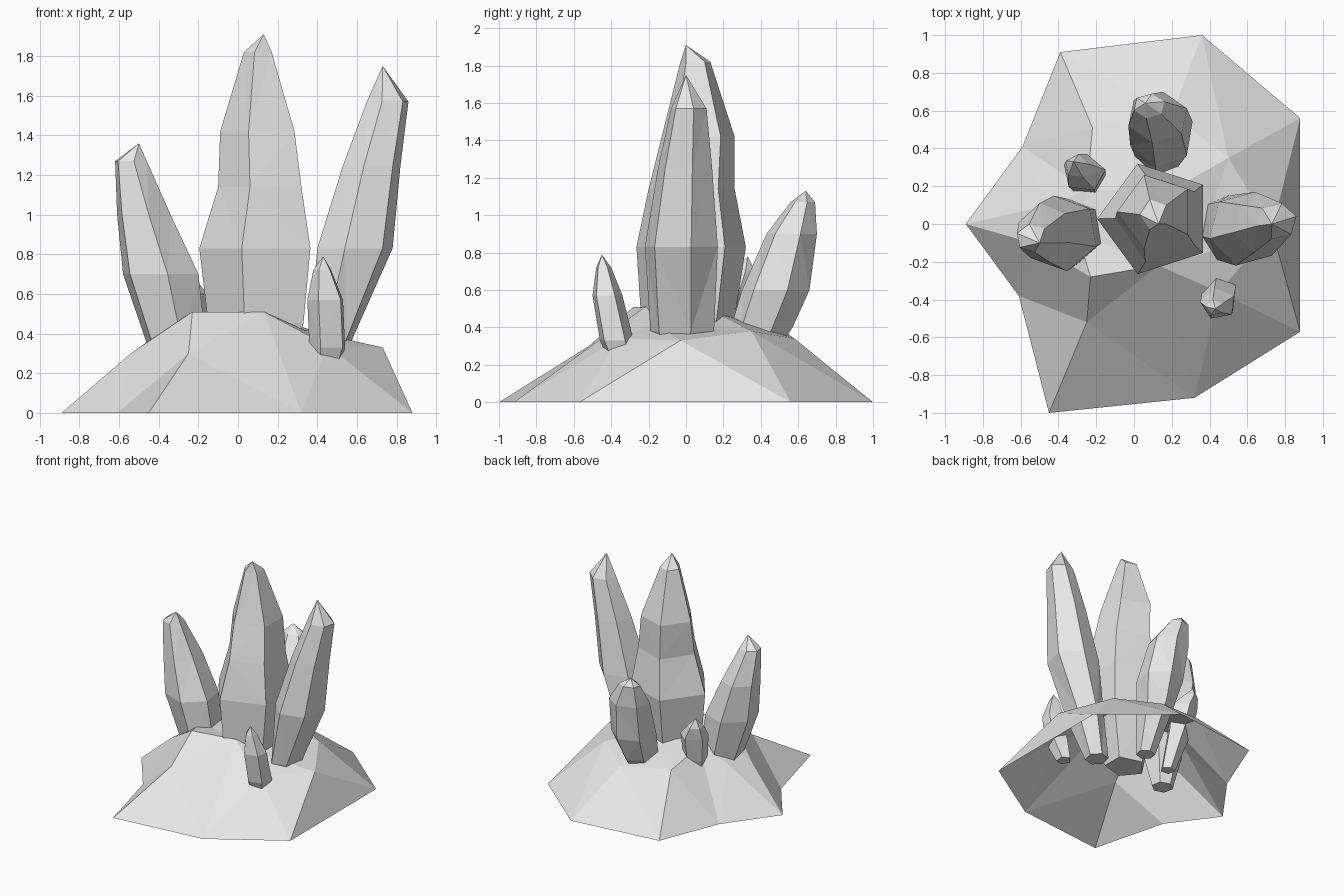
import bpy
import bmesh
from math import cos, sin, tau, radians
from mathutils import Vector
from mathutils.geometry import delaunay_2d_cdt

if "Cube" in bpy.data.objects:
    bpy.data.objects.remove(bpy.data.objects["Cube"], do_unlink=True)

stone = bpy.data.materials.new("pale_grey_stone")
stone.use_nodes = True
stone.diffuse_color = (0.8, 0.8, 0.8, 1)
stone.node_tree.nodes["Principled BSDF"].inputs["Base Color"].default_value = stone.diffuse_color


def add_object(name, bm):
    """Turn a bmesh into a flat shaded stone object."""
    mesh = bpy.data.meshes.new(name)
    bm.to_mesh(mesh)
    bm.free()
    mesh.materials.append(stone)
    obj = bpy.data.objects.new(name, mesh)
    bpy.context.collection.objects.link(obj)
    return obj


def rock_mound(name, outline, peaks):
    """Open faceted shell: ground outline plus raised points, triangulated."""
    points = [Vector((x, y, 0)) for x, y in outline] + [Vector(p) for p in peaks]
    count = len(outline)
    border = [(i, (i + 1) % count) for i in range(count)]
    flat = [p.to_2d() for p in points]
    result = delaunay_2d_cdt(flat, border, [], 1, 1e-5)
    bm = bmesh.new()
    verts = [bm.verts.new((p.x, p.y, points[source[0]].z))
             for p, source in zip(result[0], result[3])]
    for face in result[2]:
        bm.faces.new([verts[i] for i in face])
    bmesh.ops.recalc_face_normals(bm, faces=bm.faces)
    if sum(f.normal.z for f in bm.faces) < 0:
        bmesh.ops.reverse_faces(bm, faces=bm.faces)
    return add_object(name, bm)


def fitted_ring(bm, sides, phase, level):
    """Polygon stretched to fill a box at one height."""
    z, x_low, x_high, y_low, y_high = level
    angles = [radians(phase) + tau * i / sides for i in range(sides)]
    xs = [cos(a) for a in angles]
    ys = [sin(a) for a in angles]

    def fit(value, values, low, high):
        ratio = (value - min(values)) / (max(values) - min(values))
        return low + ratio * (high - low)

    return [bm.verts.new((fit(x, xs, x_low, x_high), fit(y, ys, y_low, y_high), z))
            for x, y in zip(xs, ys)]


def crystal(name, sides, phase, levels, tip):
    """Loft of fitted rings closed below by a flat end and above by a point."""
    bm = bmesh.new()
    rings = [fitted_ring(bm, sides, phase, level) for level in levels]
    point = bm.verts.new(tip)
    bm.faces.new(rings[0][::-1])
    for i in range(sides):
        j = (i + 1) % sides
        for low, high in zip(rings, rings[1:]):
            bm.faces.new((low[i], low[j], high[j], high[i]))
        bm.faces.new((rings[-1][i], rings[-1][j], point))
    # Split warped sides into clean facets
    bmesh.ops.triangulate(bm, faces=[f for f in bm.faces if len(f.verts) == 4])
    bmesh.ops.recalc_face_normals(bm, faces=bm.faces)
    return add_object(name, bm)


# Rocky base
rock_mound(
    "rock_base",
    outline=[(-.89, 0), (-.61, -.38), (-.45, -1), (.32, -.92), (.88, -.57),
             (.88, .56), (.36, 1), (-.39, .91), (-.59, .41)],
    peaks=[(-.54, -.1, .3), (-.25, -.52, .3), (.45, -.36, .34), (.73, -.03, .33),
           (.5, .35, .38), (.2, .58, .34), (-.22, .51, .39), (-.45, .1, .35),
           (-.23, -.28, .51), (.13, -.22, .51), (.33, -.17, .42), (.2, .18, .47),
           (-.25, .18, .47), (-.3, -.05, .47)])

# Tall central crystal
crystal("central_crystal", 5, 180, [
    (.08, -.08, .22, -.14, .14),
    (.45, -.15, .33, -.24, .26),
    (.83, -.195, .365, -.265, .32),
    (1.14, -.1, .32, -.2, .26),
    (1.42, -.09, .285, -.13, .26),
    (1.82, .03, .17, -.03, .13)], (.13, 0, 1.91))

# Side crystals leaning outward
crystal("left_crystal", 6, 15, [
    (.05, .28, .45, -.1, .08),
    (.38, .36, .58, -.19, .15),
    (.83, .4, .78, -.22, .17),
    (1.25, .53, .82, -.15, .14),
    (1.57, .65, .86, -.08, .11)], (.73, 0, 1.75))

crystal("right_crystal", 6, 40, [
    (.05, -.38, -.22, -.1, .06),
    (.35, -.46, -.16, -.2, .13),
    (.7, -.58, -.2, -.25, .15),
    (1, -.61, -.34, -.2, .11),
    (1.27, -.62, -.46, -.15, 0)], (-.5, -.1, 1.36))

crystal("back_crystal", 6, 20, [
    (.06, .04, .18, .2, .34),
    (.4, .01, .25, .24, .57),
    (.6, -.02, .31, .3, .66),
    (.9, -.03, .28, .43, .7),
    (1.07, 0, .16, .56, .69)], (.06, .64, 1.13))

# Small crystals
crystal("small_back_crystal", 5, 10, [
    (.08, -.25, -.14, .12, .22),
    (.4, -.34, -.15, .16, .32),
    (.6, -.37, -.15, .18, .37),
    (.7, -.36, -.24, .25, .37)], (-.32, .33, .78))

crystal("small_front_crystal", 5, 30, [
    (.15, .38, .48, -.38, -.26),
    (.33, .36, .54, -.46, -.28),
    (.57, .35, .53, -.5, -.34),
    (.72, .38, .47, -.48, -.4)], (.43, -.45, .79))
